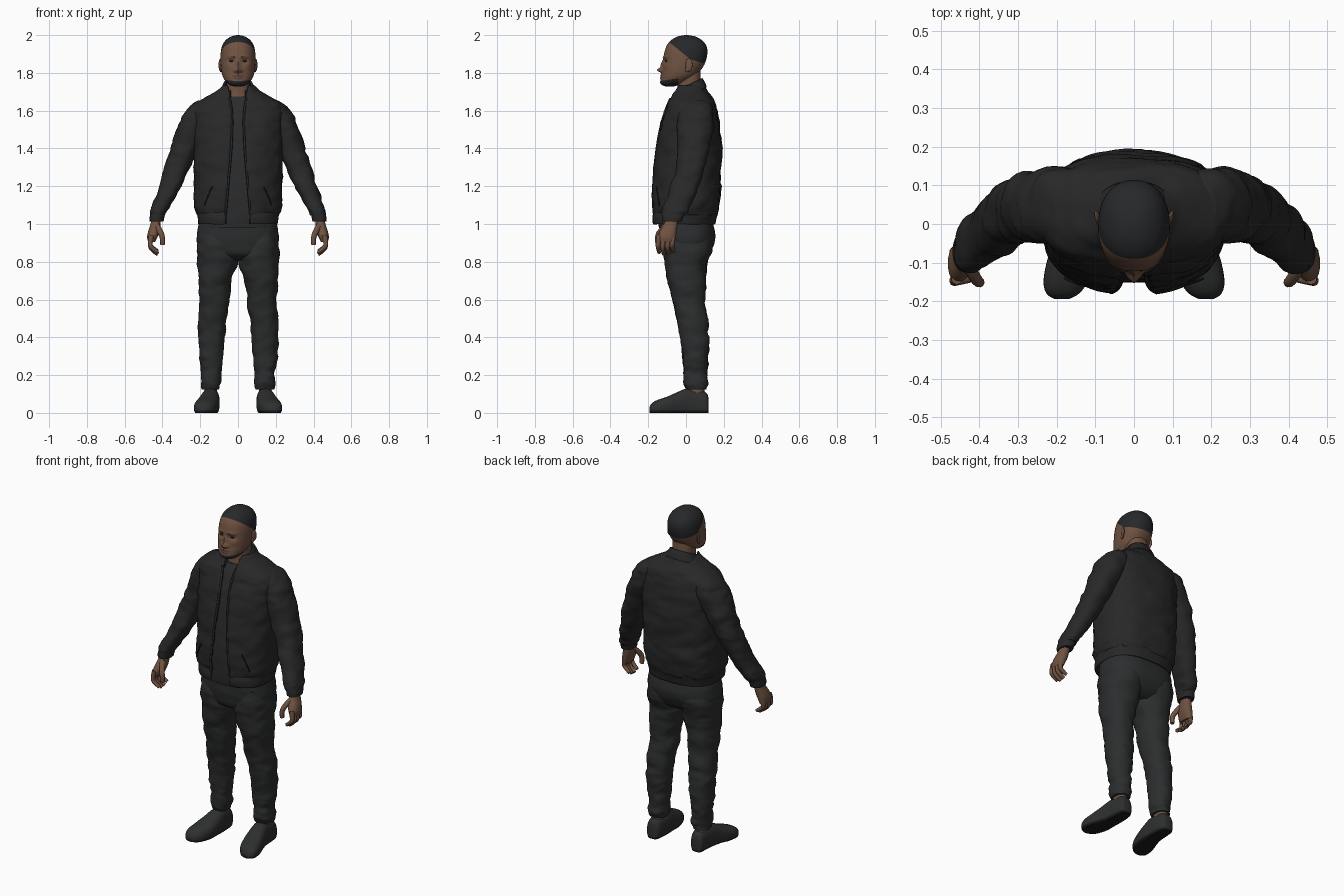
import bpy, bmesh, math
from mathutils import Vector, noise

if "Cube" in bpy.data.objects:
    bpy.data.objects.remove(bpy.data.objects["Cube"])


def material(name, r, g, b):
    m = bpy.data.materials.new(name)
    m.use_nodes = True
    m.diffuse_color = (r, g, b, 1)
    bsdf = m.node_tree.nodes["Principled BSDF"]
    bsdf.inputs["Base Color"].default_value = (r, g, b, 1)
    bsdf.inputs["Roughness"].default_value = 0.8
    return m


SKIN = material("brown skin", .16, .085, .053)
LIPS = material("dark lips", .115, .056, .04)
HAIR = material("black hair", .02, .021, .023)
JACKET = material("black jacket", .021, .021, .022)
SHIRT = material("charcoal shirt", .024, .025, .026)
TROUSERS = material("charcoal trousers", .025, .026, .027)
SHOE = material("dark shoe", .027, .028, .028)
SOLE = material("black sole", .01, .01, .01)


def smooth(sections, steps):
    """Catmull-Rom resampling of section tuples."""
    out = []
    for i in range(len(sections) - 1):
        a, b = sections[max(i - 1, 0)], sections[i]
        c, d = sections[i + 1], sections[min(i + 2, len(sections) - 1)]
        for k in range(steps):
            t = k / steps
            out.append([q + .5 * t * (r - p + t * (2 * p - 5 * q + 4 * r - s + t * (3 * (q - r) + s - p)))
                        for p, q, r, s in zip(a, b, c, d)])
    return out + [list(sections[-1])]


def loft(name, mats, sections, n=32, steps=5, power=2.3, axis="z", side=1, gap=None,
         fold=0, tilt=0, shape=None, cuts=(), rule=None, thick=0):
    """Skin rings given as (level, a_min, a_max, b_min, b_max); gap leaves the front open."""
    bm = bmesh.new()
    rings = []
    for lv, a0, a1, b0, b1 in smooth(sections, steps):
        ca, cb, ra, rb = (a0 + a1) / 2, (b0 + b1) / 2, (a1 - a0) / 2, (b1 - b0) / 2
        start = math.asin(min(1, gap(lv) / ra) ** (power / 2)) if gap else 0
        ring = []
        for k in range(n):
            t = start + (2 * math.pi - 2 * start) * k / (n - 1 if gap else n)
            s, c = math.sin(t), math.cos(t)
            da = ra * math.copysign(abs(s) ** (2 / power), s)
            db = -rb * math.copysign(abs(c) ** (2 / power), c)
            if fold:
                q = Vector((ca + da, cb + db, lv))
                w = noise.noise(Vector((q.x * 9 + side, q.y * 9, q.z * 16)))
                w += .6 * noise.noise(Vector((q.x * 22, q.y * 22, q.z * 38 + side)))
                f = 1 + fold * w / max(math.hypot(da, db), .03)
                da, db = da * f, db * f
            a, b = ca + da, cb + db
            co = Vector((a, b, lv + tilt * b)) if axis == "z" else Vector((a, lv, max(b, 0)))
            if shape:
                co = shape(co)
            co.x *= side
            ring.append(bm.verts.new(co))
        rings.append(ring)
    for r0, r1 in zip(rings, rings[1:]):
        for k in range(n - 1 if gap else n):
            j = (k + 1) % n
            bm.faces.new((r0[k], r0[j], r1[j], r1[k]))
    if not gap:
        bm.faces.new(rings[0])
        bm.faces.new(rings[-1])
    for co, no in cuts:
        bmesh.ops.bisect_plane(bm, geom=bm.verts[:] + bm.edges[:] + bm.faces[:],
                               plane_co=co, plane_no=no)
    bmesh.ops.recalc_face_normals(bm, faces=bm.faces)
    for f in bm.faces:
        f.smooth = True
        if rule:
            f.material_index = rule(f.calc_center_median())
    return finish(name, bm, mats, thick)


def finish(name, bm, mats, thick=0):
    me = bpy.data.meshes.new(name)
    bm.to_mesh(me)
    bm.free()
    for m in mats:
        me.materials.append(m)
    ob = bpy.data.objects.new(name, me)
    bpy.context.collection.objects.link(ob)
    if thick:
        mod = ob.modifiers.new("thickness", "SOLIDIFY")
        mod.thickness, mod.offset = thick, 0
    bpy.context.view_layer.objects.active = ob
    ob.select_set(True)
    bpy.ops.object.shade_smooth_by_angle(angle=math.radians(50))
    ob.select_set(False)
    return ob


def tube(name, mat, points, radius, taper=1.0):
    cu = bpy.data.curves.new(name, "CURVE")
    cu.dimensions, cu.bevel_depth, cu.bevel_resolution, cu.use_fill_caps = "3D", radius, 3, True
    sp = cu.splines.new("NURBS")
    sp.points.add(len(points) - 1)
    sp.use_endpoint_u, sp.order_u = True, 3
    for i, (p, co) in enumerate(zip(sp.points, points)):
        p.co = (*co, 1)
        p.radius = 1 + (taper - 1) * i / (len(points) - 1)
    cu.materials.append(mat)
    ob = bpy.data.objects.new(name, cu)
    bpy.context.collection.objects.link(ob)


def ball(name, mat, loc, size, yaw=0):
    bpy.ops.mesh.primitive_uv_sphere_add(segments=20, ring_count=12, location=loc, rotation=(0, 0, yaw))
    ob = bpy.context.object
    ob.name, ob.scale = name, size
    ob.data.materials.append(mat)
    bpy.ops.object.shade_smooth()
    ob.select_set(False)


# Head: (x, z, width, height, forward push) features on the face
FEATURES = [(0, 1.815, .014, .013, .027), (0, 1.845, .009, .022, .012), (.016, 1.81, .009, .008, .009),
            (.036, 1.862, .017, .011, -.012), (.034, 1.886, .024, .008, .006),
            (0, 1.788, .022, .006, .007), (0, 1.774, .02, .006, .007), (0, 1.75, .025, .012, .005),
            (.055, 1.835, .02, .018, .004)]


def face(co):
    if co.y < -.03:
        push = 0
        for x, z, w, h, d in FEATURES:
            push += d * math.exp(-((abs(co.x) - x) / w) ** 2 - ((co.z - z) / h) ** 2)
        co.y -= push
    return co


def head_colour(c):
    if c.z > 1.963 - .8 * (c.y + .09) and c.z > 1.873 - .3 * (c.y - .02):
        return 1
    if c.z < 1.758 + .15 * (c.y + .13) and c.y < -.04:
        return 1
    if c.y < -.11 and (c.x / .03) ** 2 + ((c.z - 1.781) / .0115) ** 2 < 1:
        return 2
    return 0


loft("head", [SKIN, HAIR, LIPS], [
    (1.728, -.02, .02, -.105, -.065), (1.735, -.042, .042, -.125, -.04), (1.75, -.062, .062, -.132, 0),
    (1.78, -.08, .08, -.13, .05), (1.81, -.088, .088, -.125, .075), (1.85, -.092, .092, -.121, .1),
    (1.9, -.092, .092, -.116, .113), (1.94, -.085, .085, -.104, .109), (1.97, -.068, .068, -.083, .088),
    (1.99, -.042, .042, -.05, .056), (1.998, -.018, .018, -.02, .025), (2, -.002, .002, 0, .004)],
    n=80, steps=7, power=2.2, shape=face, rule=head_colour,
    cuts=[((0, -.09, 1.963), (0, .8, 1)), ((0, .02, 1.873), (0, .3, 1)), ((0, -.13, 1.758), (0, -.15, 1))])
loft("neck", [SKIN], [(1.62, -.075, .075, -.06, .09), (1.68, -.066, .066, -.045, .085),
                      (1.74, -.062, .062, -.045, .08), (1.82, -.062, .062, -.05, .075)])
for s in (1, -1):
    ball("ear", SKIN, (s * .094, .015, 1.842), (.007, .02, .034), s * -.3)
    ball("ear_lobe", SKIN, (s * .091, .007, 1.818), (.006, .011, .014))
    ball("eye", HAIR, (s * .036, -.105, 1.862), (.012, .007, .004), s * .25)
    tube("eyebrow", HAIR, [(s * .016, -.121, 1.883), (s * .036, -.115, 1.89), (s * .058, -.096, 1.884)], .0025)

# Jacket, open at the front
TORSO = [(1.05, -.212, .212, -.165, .162), (1.1, -.226, .226, -.172, .172), (1.2, -.226, .226, -.17, .178),
         (1.3, -.228, .228, -.163, .18), (1.4, -.23, .23, -.152, .18), (1.5, -.235, .235, -.135, .176),
         (1.58, -.24, .24, -.113, .165), (1.63, -.225, .225, -.095, .152), (1.665, -.17, .17, -.078, .135),
         (1.7, -.112, .112, -.06, .11), (1.73, -.08, .08, -.045, .09)]


def opening(z):
    return .028 + .035 * max(0, min(1, (1.45 - z) / .4)) + .02 * max(0, (z - 1.6) / .1)


loft("jacket_body", [JACKET], TORSO, n=72, steps=6, power=2.5, gap=opening, fold=.009, thick=.012)
loft("jacket_hem", [JACKET], [(1, -.203, .203, -.172, .15), (1.03, -.208, .208, -.174, .156),
                             (1.06, -.212, .212, -.166, .163)], n=60, power=2.5, gap=opening, fold=.003, thick=.014)
loft("jacket_collar", [JACKET], [(1.67, -.1, .1, -.068, .105), (1.7, -.084, .084, -.058, .095),
                                (1.728, -.073, .073, -.05, .082)],
     n=48, gap=lambda z: .04, tilt=.5, thick=.012)
loft("shirt", [SHIRT], [(.98, -.19, .19, -.145, .13)] + [
    (z, a + .022, b - .022, c + .022, d - .025) for z, a, b, c, d in TORSO[1:-2]] + [
    (1.675, -.075, .075, -.052, .09)], n=48, power=2.4, fold=.004)
for s in (1, -1):
    tube("zip_edge", JACKET, [(s * (opening(z) + .003), c - .004, z) for z, a, b, c, d in TORSO[:-2]], .006)
    tube("pocket_seam", SOLE, [(s * .135, -.157, 1.2), (s * .16, -.15, 1.15), (s * .178, -.141, 1.1)], .003)

# Arms and hands
for s in (1, -1):
    loft("sleeve", [JACKET], [
        (1.045, .383, .466, -.128, -.008), (1.07, .372, .464, -.126, .01), (1.1, .354, .455, -.117, .024),
        (1.2, .3, .418, -.085, .066), (1.3, .252, .39, -.054, .1), (1.4, .21, .356, -.045, .124),
        (1.5, .155, .322, -.05, .143), (1.58, .12, .286, -.045, .148), (1.63, .125, .25, -.025, .135),
        (1.655, .15, .21, .01, .1)], n=40, steps=7, side=s, fold=.009)
    loft("cuff", [JACKET], [(1.012, .394, .468, -.124, -.022), (1.03, .391, .469, -.126, -.017),
                           (1.055, .385, .464, -.125, -.008)], side=s)
    loft("palm", [SKIN], [(1.04, .407, .455, -.105, -.045), (1, .41, .463, -.118, -.045),
                          (.96, .415, .476, -.14, -.05), (.93, .427, .481, -.15, -.054),
                          (.905, .44, .476, -.147, -.058)], n=24, side=s)
    for y, drop in ((-.142, .01), (-.117, 0), (-.092, .003), (-.068, .015)):
        tube("finger", SKIN, [(s * .458, y, .94), (s * .468, y - .006, .895), (s * .458, y - .006, .862 + drop),
                              (s * .425, y, .84 + drop)], .0145, .7)
    tube("thumb", SKIN, [(s * .43, -.105, .99), (s * .408, -.145, .955), (s * .398, -.152, .92),
                         (s * .4, -.15, .89)], .017, .7)

# Trousers
loft("trouser_hips", [TROUSERS], [(1.04, -.195, .195, -.135, .135), (.97, -.213, .213, -.133, .153),
                                 (.9, -.215, .215, -.127, .15), (.84, -.17, .17, -.11, .12),
                                 (.81, -.08, .08, -.07, .08)], n=56, power=2.5, fold=.005)
for s in (1, -1):
    loft("trouser_leg", [TROUSERS], [
        (.125, .098, .19, -.004, .108), (.16, .092, .195, -.012, .113), (.22, .088, .197, -.015, .112),
        (.3, .08, .205, -.02, .117), (.4, .07, .211, -.031, .119), (.5, .061, .21, -.05, .111),
        (.6, .049, .206, -.073, .101), (.7, .034, .21, -.097, .105), (.8, .004, .215, -.112, .115),
        (.88, .002, .217, -.122, .14), (.96, .02, .205, -.11, .13)], n=40, steps=7, side=s, fold=.009)
    loft("ankle", [SKIN], [(.08, .112, .178, .01, .098), (.14, .112, .178, .01, .098)], side=s)
    # Shoe with a flat dark sole
    loft("shoe", [SHOE, SOLE], [
        (.12, .13, .165, -.01, .07), (.112, .112, .182, -.015, .1), (.085, .102, .188, -.02, .12),
        (.04, .098, .192, -.02, .125), (0, .097, .197, -.02, .128), (-.05, .098, .21, -.02, .108),
        (-.1, .104, .226, -.02, .086), (-.15, .12, .234, -.018, .069), (-.18, .142, .226, -.012, .052),
        (-.194, .168, .206, 0, .03)], axis="y", power=2.5, side=s,
        cuts=[((0, 0, .012), (0, 0, 1))], rule=lambda c: int(c.z < .012))
